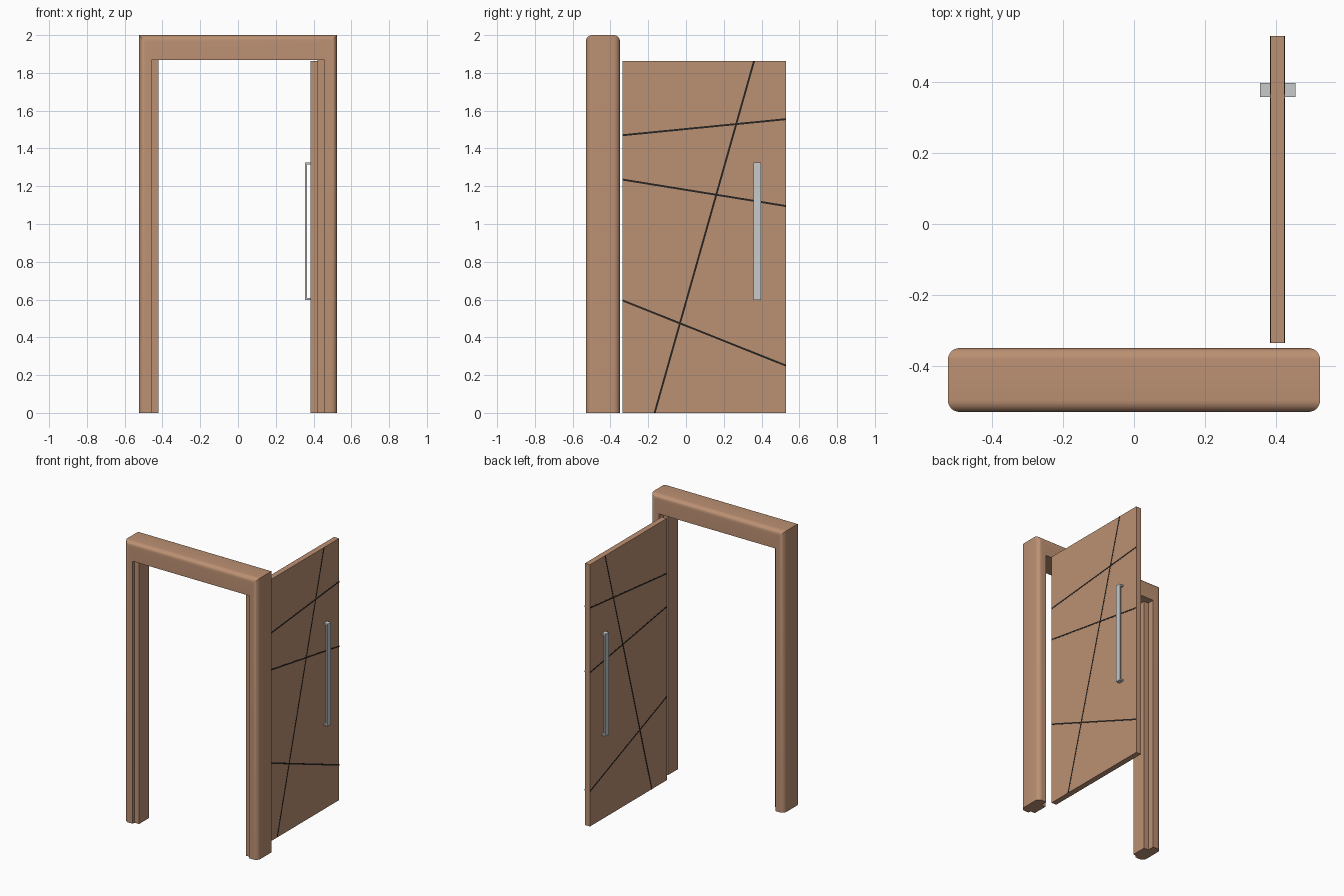
import bpy, bmesh, math

if "Cube" in bpy.data.objects:
    bpy.data.objects.remove(bpy.data.objects["Cube"])


def material(name, rgb):
    m = bpy.data.materials.new(name)
    m.diffuse_color = (*rgb, 1)
    m.use_nodes = True
    m.node_tree.nodes["Principled BSDF"].inputs["Base Color"].default_value = m.diffuse_color
    return m


WOOD = material("wood", (0.50, 0.28, 0.17))
DARK = material("dark_inlay", (0.02, 0.018, 0.016))
METAL = material("brushed_metal", (0.58, 0.59, 0.59))


def finish(name, bm, mat):
    bmesh.ops.recalc_face_normals(bm, faces=bm.faces)
    me = bpy.data.meshes.new(name)
    bm.to_mesh(me)
    bm.free()
    me.materials.append(mat)
    ob = bpy.data.objects.new(name, me)
    bpy.context.collection.objects.link(ob)
    return ob


def prism_x(name, outline, x0, x1, mat):
    """Extrude a (y, z) outline from x0 to x1."""
    bm = bmesh.new()
    face = bm.faces.new([bm.verts.new((x0, y, z)) for y, z in outline])
    ext = bmesh.ops.extrude_face_region(bm, geom=[face])["geom"]
    bmesh.ops.translate(bm, vec=(x1 - x0, 0, 0),
                        verts=[v for v in ext if isinstance(v, bmesh.types.BMVert)])
    return finish(name, bm, mat)


def box(name, x, y, z, mat):
    return prism_x(name, [(y[0], z[0]), (y[1], z[0]), (y[1], z[1]), (y[0], z[1])],
                   x[0], x[1], mat)


# Door frame: rounded outer profile swept up, across and down with mitred corners
W, H, YF, YB, R = 0.525, 2.0, -0.53, -0.35, 0.033
POST, HEAD = 0.067, 0.132
arc = [math.radians(90 * i / 8) for i in range(9)]
profile = [(POST, HEAD, YF)]
profile += [(R - R * math.sin(a),) * 2 + (YF + R - R * math.cos(a),) for a in arc]
profile += [(R - R * math.cos(a),) * 2 + (YB - R + R * math.sin(a),) for a in arc]
profile += [(POST, HEAD, YB)]
bm = bmesh.new()
rings = []
for sx, top in ((-1, False), (-1, True), (1, True), (1, False)):
    rings.append([bm.verts.new((sx * (W - d), y, H - e if top else 0)) for d, e, y in profile])
n = len(profile)
for a, b in zip(rings, rings[1:]):
    for i in range(n):
        j = (i + 1) % n
        bm.faces.new((a[i], a[j], b[j], b[i]))
bm.faces.new(rings[0])
bm.faces.new(rings[-1])
frame = finish("door_frame", bm, WOOD)
bpy.context.view_layer.objects.active = frame
frame.select_set(True)
bpy.ops.object.shade_smooth_by_angle(angle=math.radians(30))

# Door stops on the inside of both posts
for side, s in (("left", -1), ("right", 1)):
    xs = sorted((s * 0.422, s * (W - POST)))
    box(side + "_door_stop", xs, (-0.51, -0.40), (0, H - HEAD), WOOD)

# Open door leaf
DX0, DX1, DY0, DY1, DZ = 0.385, 0.425, -0.335, 0.53, 1.862
box("door_leaf", (DX0, DX1), (DY0, DY1), (0, DZ), WOOD)

# Thin dark inlay lines on both faces, ends trimmed to the door edges
lines = [((DY0, 1.47), (DY1, 1.555)), ((DY0, 1.235), (DY1, 1.095)),
         ((DY0, 0.595), (DY1, 0.25)), ((-0.166, 0), (0.36, DZ))]
for k, ((ya, za), (yb, zb)) in enumerate(lines):
    length = math.hypot(yb - ya, zb - za)
    if k < 3:
        dy, dz = 0, 0.005 * length / (yb - ya)
    else:
        dy, dz = 0.005 * length / (zb - za), 0
    outline = [(ya - dy, za - dz), (yb - dy, zb - dz), (yb + dy, zb + dz), (ya + dy, za + dz)]
    prism_x(f"inlay_inner_{k + 1}", outline, DX0 - 0.001, DX0 + 0.001, DARK)
    prism_x(f"inlay_outer_{k + 1}", outline, DX1 - 0.001, DX1 + 0.001, DARK)

# Flat-bar pull handles, bent back to the door at both ends
HZ0, HZ1, T = 0.598, 1.325, 0.011
for side, face, out in (("inner", DX0, 0.355), ("outer", DX1, 0.455)):
    s = 1 if out > face else -1
    path = [(face, HZ0), (out, HZ0), (out, HZ1), (face, HZ1),
            (face, HZ1 - T), (out - s * T, HZ1 - T), (out - s * T, HZ0 + T), (face, HZ0 + T)]
    bm = bmesh.new()
    front = [bm.verts.new((x, 0.358, z)) for x, z in path]
    back = [bm.verts.new((x, 0.397, z)) for x, z in path]
    for i in range(8):
        j = (i + 1) % 8
        bm.faces.new((front[i], front[j], back[j], back[i]))
    for v in (front, back):
        for q in ((0, 1, 6, 7), (1, 2, 5, 6), (2, 3, 4, 5)):
            bm.faces.new([v[i] for i in q])
    finish(side + "_handle", bm, METAL)
